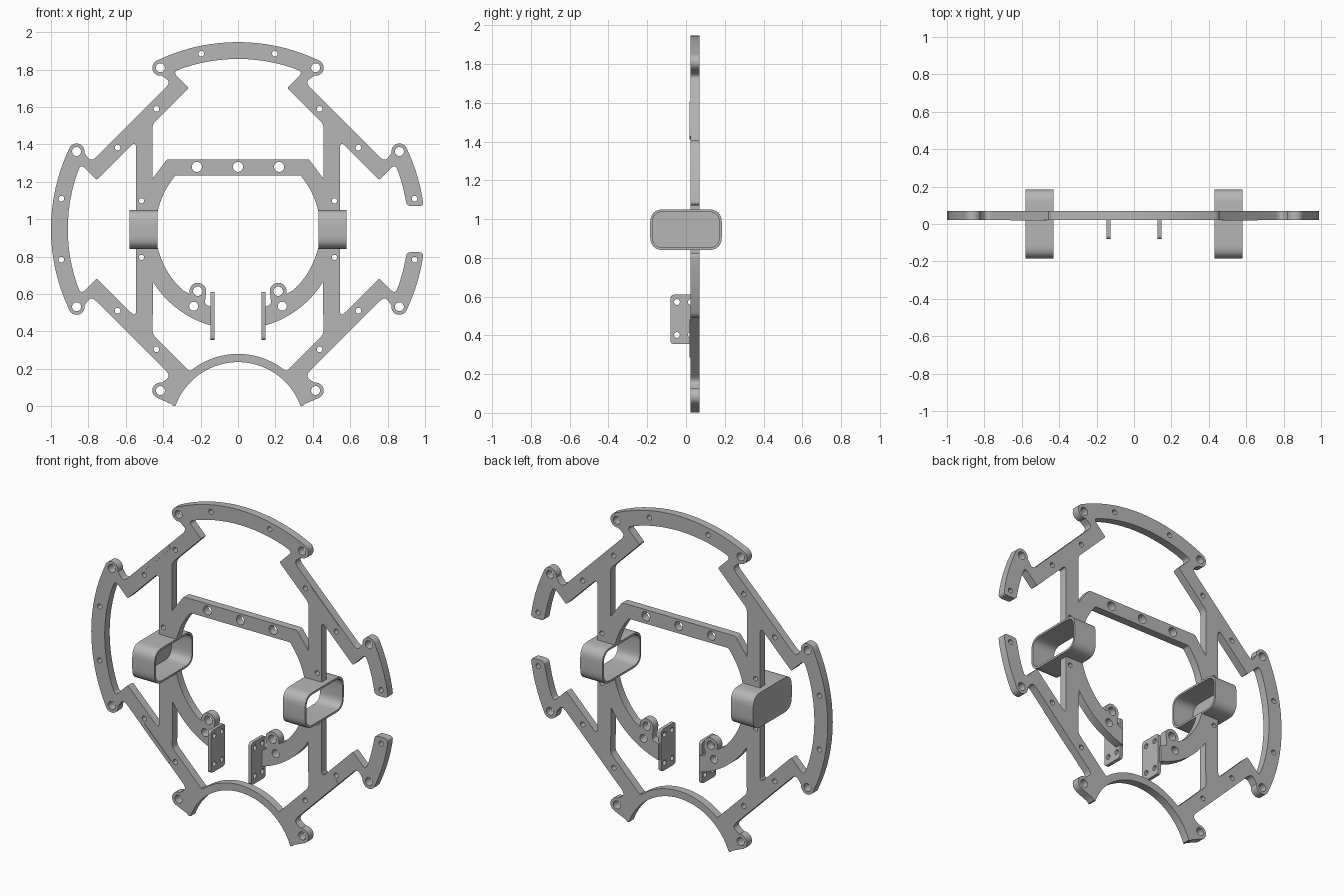
import bpy, bmesh
from math import sin, cos, radians, hypot

cube = bpy.data.objects.get("Cube")
if cube:
    bpy.data.objects.remove(cube, do_unlink=True)

MID = 0.947          # height of the frame centre
FRONT, BACK = 0.022, 0.07

grey = bpy.data.materials.new("plain_grey")
grey.use_nodes = True
grey.diffuse_color = (0.47, 0.47, 0.47, 1)
grey.node_tree.nodes["Principled BSDF"].inputs["Base Color"].default_value = (0.47, 0.47, 0.47, 1)


# 2D helpers: points are (u, v) or (u, v, corner_cut)
def arc(cu, cv, r, a0, a1):
    n = max(2, int(abs(a1 - a0) / (3 if r > 0.2 else 15)))
    angles = [radians(a0 + (a1 - a0) * i / n) for i in range(n + 1)]
    return [(cu + r * cos(a), cv + r * sin(a)) for a in angles]


def circle(cu, cv, r):
    return arc(cu, cv, r, 0, 345)


def flip(pts, su, sv):
    return [(p[0] * su, p[1] * sv, *p[2:]) for p in pts]


def swap(pts):
    return [(p[1], p[0], *p[2:]) for p in pts]


def both_sides(pts):
    return pts + flip(pts, -1, 1)[::-1]


def rect(u0, u1, v0, v1, cut=0.0):
    return [(u0, v0, cut), (u1, v0, cut), (u1, v1, cut), (u0, v1, cut)]


def rounded(pts):
    """Round the marked corners and drop doubled points."""
    out = []
    for i, p in enumerate(pts):
        cut = p[2] if len(p) > 2 else 0
        if not cut:
            out.append(p[:2])
            continue
        ends = []
        for q in (pts[i - 1], pts[(i + 1) % len(pts)]):
            d = hypot(q[0] - p[0], q[1] - p[1])
            f = min(cut / d, 0.48)
            ends.append((p[0] + (q[0] - p[0]) * f, p[1] + (q[1] - p[1]) * f))
        a, b = ends
        for k in range(7):
            t = k / 6
            out.append(tuple(a[j] * (1 - t) ** 2 + 2 * p[j] * t * (1 - t) + b[j] * t * t for j in (0, 1)))
    return [p for i, p in enumerate(out) if hypot(p[0] - out[i - 1][0], p[1] - out[i - 1][1]) > 1e-4]


def prism(name, loops, axis, lo, hi):
    """Fill nested outlines and extrude them along x or y."""
    bm = bmesh.new()
    for loop in loops:
        place = (lambda u, v: (u, lo, v + MID)) if axis == "y" else (lambda u, v: (lo, u, v + MID))
        vs = [bm.verts.new(place(*p)) for p in rounded(loop)]
        for i, v in enumerate(vs):
            bm.edges.new((vs[i - 1], v))
    normal = (0, -1, 0) if axis == "y" else (-1, 0, 0)
    bmesh.ops.triangle_fill(bm, use_beauty=True, edges=bm.edges[:], normal=normal)
    res = bmesh.ops.extrude_face_region(bm, geom=bm.faces[:])
    moved = [g for g in res["geom"] if isinstance(g, bmesh.types.BMVert)]
    step = (0, hi - lo, 0) if axis == "y" else (hi - lo, 0, 0)
    bmesh.ops.translate(bm, verts=moved, vec=step)
    bmesh.ops.recalc_face_normals(bm, faces=bm.faces[:])
    mesh = bpy.data.meshes.new(name)
    bm.to_mesh(mesh)
    bm.free()
    mesh.materials.append(grey)
    ob = bpy.data.objects.new(name, mesh)
    bpy.context.collection.objects.link(ob)
    return ob


# Outer rim with screw lugs: one eighth, reflected about the diagonal
def eighth(start):
    return (arc(0, 0, 1, start, 25) + arc(0.863, 0.415, 0.043, 26, 190)
            + [(0.785, 0.358, 0.04)])


def quarter(side_start, top_start):
    return eighth(side_start) + swap(eighth(top_start))[::-1]


# Opening between rim, diagonal arm and upright
def side_opening(start):
    return arc(0, 0, 0.91, start, 18.5) + [
        (0.84, 0.348, 0.03), (0.755, 0.263, 0.01), (0.545, 0.473, 0.04)]


gap_side = [(0.903, 0.123, 0.03)] + side_opening(10)
gap_tip = [(0.992, 0.123, 0.03)]
foot = [(0.345, -0.946)]

outer = (gap_tip + quarter(9.5, 0)
         + flip(quarter(0, 0)[::-1], -1, 1)
         + flip(quarter(0, 21), -1, -1)
         + flip(foot, -1, 1) + arc(0, -1.067, 0.356, 160, 20) + foot
         + flip((gap_tip + quarter(9.5, 21))[::-1], 1, -1)
         + flip(gap_side, 1, -1) + gap_side[::-1])

half_side = side_opening(0)
left_hole = flip(half_side + flip(half_side[::-1], 1, -1), -1, 1)

top_hole = both_sides(swap(half_side[:-1]) + [
    (0.457, 0.561, 0.02), (0.457, 0.27), (0.38, 0.373, 0.01)])

# Central opening running down past the ring ends to the arch
centre_hole = both_sides(
    [(0.335, 0.288, 0.01)] + arc(0, 0, 0.44, 39, -48)
    + arc(0.215, -0.332, 0.045, -20, 195)
    + [(0.178, -0.402, 0.015), (0.136, -0.418), (0.136, -0.517)]
    + arc(0, 0, 0.535, -75, -32)
    + [(0.457, -0.561, 0.02), (0.262, -0.757)]
    + arc(0, -1.067, 0.40, 51, 90))

# Screw holes
holes = [circle(0, 0.333, 0.027)]
for s in (-1, 1):
    holes.append(circle(s * 0.22, 0.333, 0.027))
    holes.append(circle(s * 0.197, 0.938, 0.015))
    holes.append(circle(s * 0.215, -0.332, 0.025))
    holes.append(circle(s * 0.237, -0.412, 0.024))
    for t in (-1, 1):
        for u, v, r in ((0.863, 0.415, 0.024), (0.415, 0.863, 0.024), (0.944, 0.163, 0.015),
                        (0.436, 0.643, 0.015), (0.644, 0.436, 0.015), (0.516, 0.151, 0.014)):
            holes.append(circle(s * u, t * v, r))

frame = prism("frame", [outer, left_hole, top_hole, centre_hole] + holes, "y", FRONT, BACK)

# Clear the uprights out of the strap sleeves
cutter = prism("sleeve_cutter", [rect(s * 0.38, s * 0.62, -0.1, 0.097) for s in (-1, 1)], "y", -0.1, 0.2)
cutter.hide_render = True
mod = frame.modifiers.new("sleeve_cut", "BOOLEAN")
mod.operation = "DIFFERENCE"
mod.solver = "EXACT"
mod.object = cutter
bpy.context.view_layer.objects.active = frame
bpy.ops.object.modifier_apply(modifier=mod.name)
bpy.data.objects.remove(cutter, do_unlink=True)
parts = [frame]

# Sleeves: the right one has a closed outer end
sleeve = rect(-0.185, 0.185, -0.107, 0.103, 0.07)
inside = rect(-0.173, 0.173, -0.095, 0.091, 0.06)
parts.append(prism("left_sleeve", [sleeve, inside], "x", 0.43, 0.58))
parts.append(prism("right_sleeve", [sleeve, inside], "x", -0.568, -0.43))
parts.append(prism("right_sleeve_cap", [sleeve], "x", -0.58, -0.568))

# Bracket plates at the ring ends
bracket = [rect(-0.08, 0.055, -0.592, -0.337, 0.02)]
bracket += [circle(y, z, 0.015) for y in (-0.047, 0.025) for z in (-0.375, -0.545)]
for name, x in (("left_bracket", 0.126), ("right_bracket", -0.146)):
    parts.append(prism(name, bracket, "x", x, x + 0.02))

# Thin lap strips along the outer edge of each diagonal arm
strip = [(0.76, 0.383), (0.383, 0.76), (0.365, 0.742), (0.742, 0.365)]
for side, s in (("left", 1), ("right", -1)):
    for level, t in (("upper", 1), ("lower", -1)):
        strip_loop = flip([(0.66, 0.481), (0.481, 0.66), (0.464, 0.643), (0.643, 0.464)], s, t)
        parts.append(prism(f"{level}_{side}_lap_strip", [strip_loop], "y", FRONT - 0.003, FRONT + 0.002))

for ob in bpy.context.selected_objects:
    ob.select_set(False)
for ob in parts:
    ob.select_set(True)
bpy.context.view_layer.objects.active = frame
bpy.ops.object.shade_smooth_by_angle(angle=radians(35))
